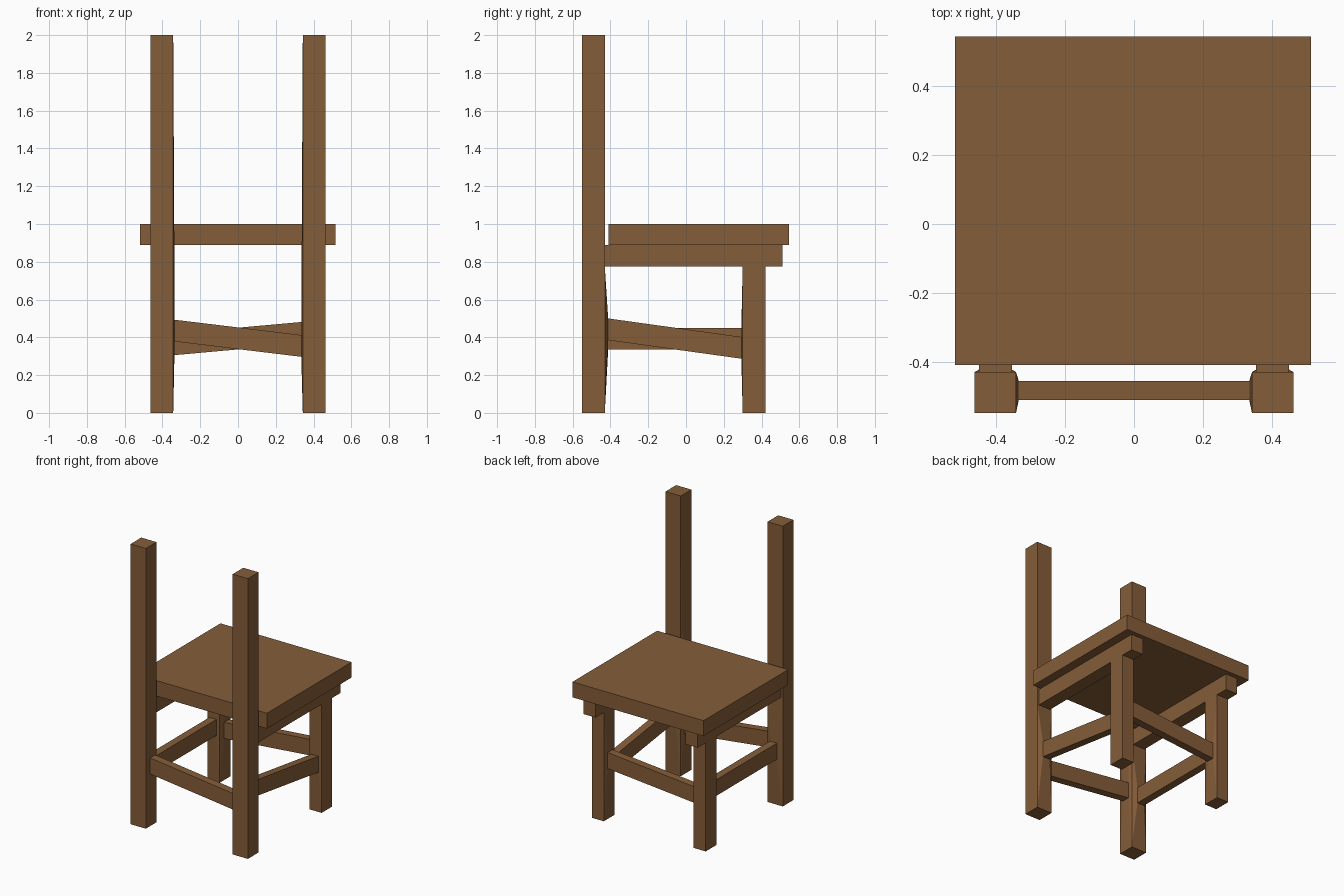
import bpy, bmesh

if "Cube" in bpy.data.objects:
    bpy.data.objects.remove(bpy.data.objects["Cube"])

wood = bpy.data.materials.new("brown wood")
wood.diffuse_color = (0.235, 0.110, 0.041, 1.0)
wood.use_nodes = True
wood.node_tree.nodes["Principled BSDF"].inputs["Base Color"].default_value = wood.diffuse_color


def loft(name, axis, a, rect_a, b, rect_b):
    """Six-sided solid between two rectangles on planes axis=a and axis=b.
    A rectangle is (u0, u1, v0, v1) over the two remaining axes in order."""
    bm = bmesh.new()
    rings = []
    for pos, (u0, u1, v0, v1) in ((a, rect_a), (b, rect_b)):
        ring = []
        for u, v in ((u0, v0), (u1, v0), (u1, v1), (u0, v1)):
            co = [u, v]
            co.insert(axis, pos)
            ring.append(bm.verts.new(co))
        rings.append(ring)
    p, q = rings
    bm.faces.new(p)
    bm.faces.new(q[::-1])
    for i in range(4):
        j = (i + 1) % 4
        bm.faces.new((p[i], q[i], q[j], p[j]))
    bmesh.ops.recalc_face_normals(bm, faces=bm.faces)
    me = bpy.data.meshes.new(name)
    bm.to_mesh(me)
    bm.free()
    me.materials.append(wood)
    ob = bpy.data.objects.new(name, me)
    bpy.context.collection.objects.link(ob)
    return ob


def box(name, x0, x1, y0, y1, z0, z1):
    return loft(name, 2, z0, (x0, x1, y0, y1), z1, (x0, x1, y0, y1))


X, Y = 0, 1
H = 0.115                      # stretcher height

# seat board
box("seat", -0.52, 0.515, -0.41, 0.545, 0.89, 1.0)

# underside heights of the slightly crooked stretchers: (start, end)
side_z = {-1: (0.335, 0.335), 1: (0.385, 0.287)}
tall_z = {-1: 0.378, 1: 0.297}    # between tall posts
leg_z = {-1: 0.305, 1: 0.367}     # between short legs

for s, side in ((-1, "left"), (1, "right")):
    # tall post, rail under the seat, short leg
    post = sorted((s * 0.463, s * 0.343))
    rail = sorted((s * 0.45, s * 0.355))
    bar = sorted((s * 0.43, s * 0.375))
    box(side + "_tall_post", *post, -0.55, -0.43, 0, 2)
    box(side + "_seat_rail", *rail, -0.43, 0.512, 0.775, 0.89)
    box(side + "_short_leg", *rail, 0.30, 0.42, 0, 0.775)

    # side stretcher
    z0, z1 = side_z[s]
    r0, r1 = (*bar, z0, z0 + H), (*bar, z1, z1 + H)
    loft(side + "_stretcher", Y, -0.412, r0, 0.293, r1)

    # shallow swellings where the stretchers grow out of posts and legs
    loft(side + "_post_front_swelling", Y, -0.43, (*post, 0, 0.775), -0.412, r0)
    loft(side + "_leg_back_swelling", Y, 0.30, (*rail, 0, 0.775), 0.293, r1)
    t, g = tall_z[s], leg_z[s]
    loft(side + "_post_inner_swelling", X, s * 0.343, (-0.55, -0.43, 0, 2),
         s * 0.335, (-0.512, -0.456, t, t + H))
    loft(side + "_leg_inner_swelling", X, s * 0.355, (0.30, 0.42, 0, 0.775),
         s * 0.345, (0.335, 0.39, g, g + H))

# tilted cross stretchers between the posts and between the legs
for name, x, y0, y1, zs in (("post_stretcher", 0.335, -0.512, -0.456, tall_z),
                            ("leg_stretcher", 0.345, 0.335, 0.39, leg_z)):
    loft(name, X, -x, (y0, y1, zs[-1], zs[-1] + H),
         x, (y0, y1, zs[1], zs[1] + H))
